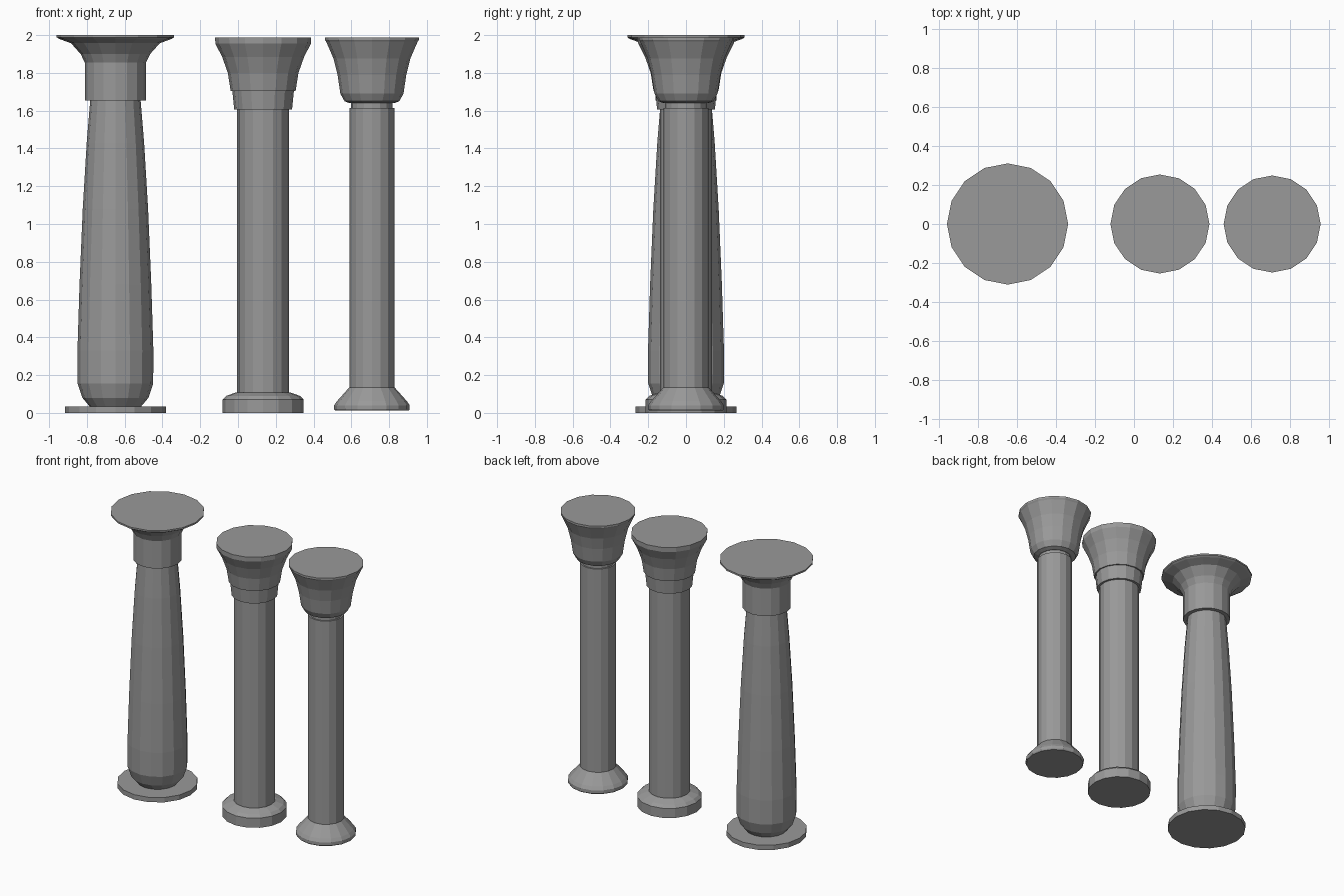
import bpy, bmesh
from math import cos, sin, tau

SIDES = 16
stone = bpy.data.materials.new("dark_stone")
stone.diffuse_color = (0.32, 0.32, 0.32, 1)


def lathe(name, cx, profile):
    """Flat-faced, capped turned solid from (radius, z) points, bottom to top."""
    bm = bmesh.new()
    rings = [[bm.verts.new((cx + r * cos(tau * i / SIDES), r * sin(tau * i / SIDES), z))
              for i in range(SIDES)] for r, z in profile]
    for a, b in zip(rings, rings[1:]):
        for i in range(SIDES):
            j = (i + 1) % SIDES
            bm.faces.new((a[i], a[j], b[j], b[i]))
    bm.faces.new(rings[0][::-1])
    bm.faces.new(rings[-1])
    mesh = bpy.data.meshes.new(name)
    bm.to_mesh(mesh)
    bm.free()
    mesh.materials.append(stone)
    bpy.context.collection.objects.link(bpy.data.objects.new(name, mesh))


# Left column: thin disc base, tapered shaft with rounded foot, open flared capital
X = -0.649
lathe("left_base", X, [(0.267, 0), (0.267, 0.035)])
lathe("left_shaft", X, [(0.137, 0.035), (0.175, 0.08), (0.2, 0.155), (0.201, 0.33),
                        (0.19, 0.68), (0.173, 1.08), (0.152, 1.43), (0.133, 1.66)])
lathe("left_capital", X, [(0.162, 1.655), (0.162, 1.855), (0.184, 1.90), (0.235, 1.957),
                          (0.298, 1.98), (0.311, 1.988), (0.311, 2.0)])

# Middle column: stepped base, straight shaft, banded neck, bell capital
X = 0.133
lathe("middle_base", X, [(0.215, 0), (0.215, 0.07), (0.195, 0.09), (0.145, 0.108)])
lathe("middle_shaft", X, [(0.137, 0.108), (0.137, 1.61)])
lathe("middle_neck", X, [(0.153, 1.605), (0.163, 1.705)])
lathe("middle_capital", X, [(0.172, 1.705), (0.187, 1.80), (0.217, 1.885),
                            (0.253, 1.955), (0.254, 1.988)])

# Right column: conical base, straight shaft, recessed collar, cup capital
X = 0.709
lathe("right_base", X, [(0.195, 0.012), (0.2, 0.02), (0.2, 0.04), (0.185, 0.062),
                        (0.12, 0.135)])
lathe("right_shaft", X, [(0.12, 0.135), (0.12, 1.615)])
lathe("right_collar", X, [(0.11, 1.615), (0.11, 1.645)])
lathe("right_capital", X, [(0.12, 1.64), (0.145, 1.65), (0.167, 1.69), (0.182, 1.79),
                           (0.203, 1.875), (0.242, 1.965), (0.249, 1.975), (0.249, 1.987)])
